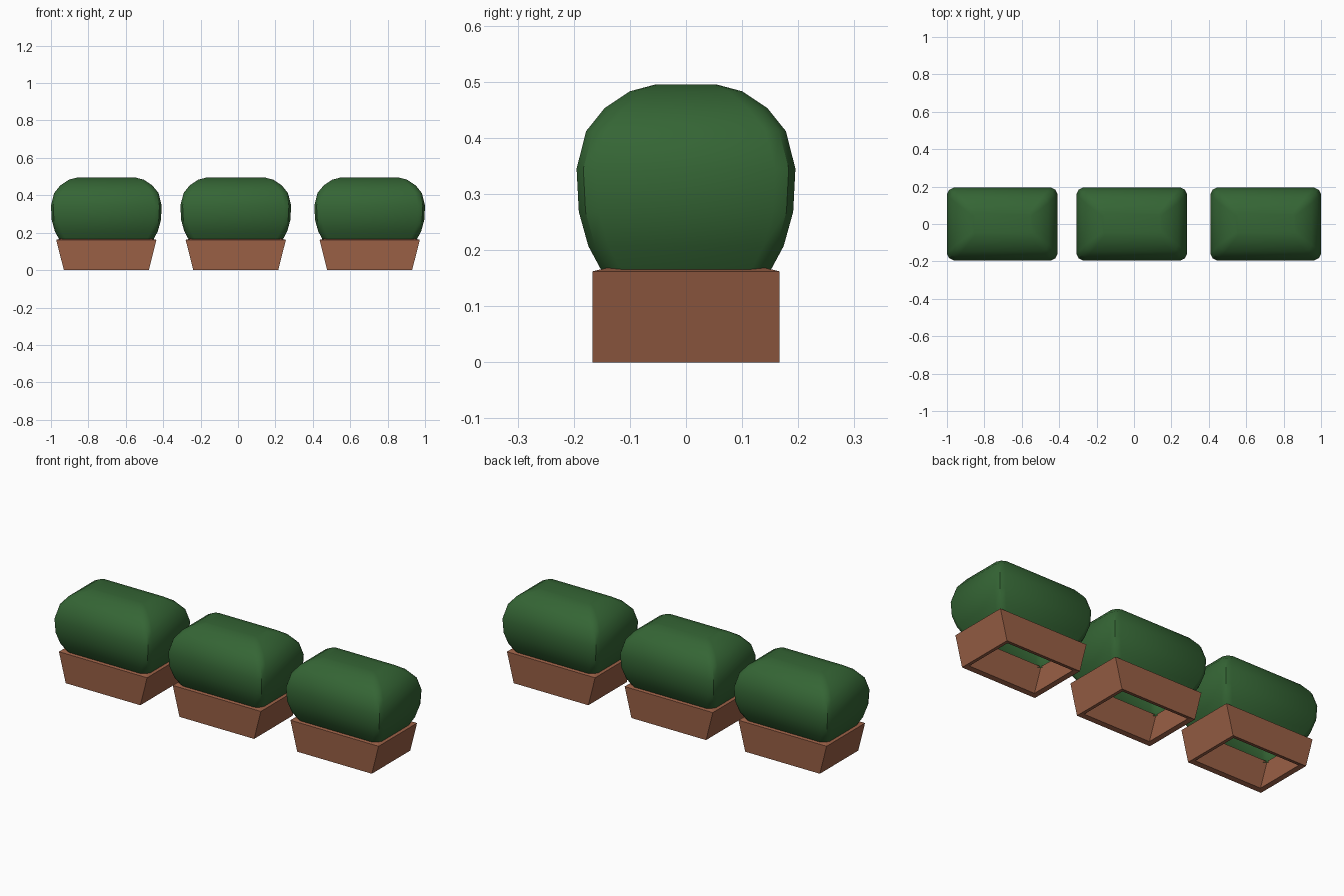
import bpy, bmesh

if "Cube" in bpy.data.objects:
    bpy.data.objects.remove(bpy.data.objects["Cube"])


def material(name, rgb):
    m = bpy.data.materials.new(name)
    m.diffuse_color = (*rgb, 1)
    m.use_nodes = True
    m.node_tree.nodes["Principled BSDF"].inputs["Base Color"].default_value = m.diffuse_color
    return m


GREEN = material("leaf_green", (0.035, 0.13, 0.035))
BROWN = material("terracotta", (0.32, 0.115, 0.06))


def make_object(name, bm, mat, x):
    bmesh.ops.recalc_face_normals(bm, faces=bm.faces)
    me = bpy.data.meshes.new(name)
    bm.to_mesh(me)
    bm.free()
    me.materials.append(mat)
    ob = bpy.data.objects.new(name, me)
    bpy.context.collection.objects.link(ob)
    ob.location.x = x
    return ob


def bridge(bm, a, b):
    n = len(a)
    for i in range(n):
        bm.faces.new((a[i], a[(i + 1) % n], b[(i + 1) % n], b[i]))


def rect(bm, hx, hy, z):
    return [bm.verts.new((sx * hx, sy * hy, z))
            for sx, sy in ((1, 1), (-1, 1), (-1, -1), (1, -1))]


def planter(name, x):
    # bottomless box with sloped ends and a wall thickness
    bm = bmesh.new()
    rings = [rect(bm, *r) for r in (
        (0.227, 0.167, 0.0), (0.268, 0.167, 0.162),
        (0.244, 0.142, 0.168), (0.203, 0.142, 0.006))]
    for i in range(4):
        bridge(bm, rings[i], rings[(i + 1) % 4])
    make_object(name, bm, BROWN, x)


def bush_ring(bm, hy, z):
    # slightly bulging rectangle: one corner point and two points per side
    hx = hy + 0.101
    c = 0.012 * min(1, hy / 0.15)
    k = 3 * c
    quarter = [(hx, hy - k), (hx - c, hy - c), (hx - k, hy)]
    pts = quarter + [(-px, py) for px, py in reversed(quarter)]
    pts += [(-px, -py) for px, py in pts]
    return [bm.verts.new((px, py, z)) for px, py in pts]


def bush(name, x):
    # rounded hedge, open underneath
    bm = bmesh.new()
    profile = [(0.146, 0.155), (0.174, 0.207), (0.191, 0.268), (0.195, 0.345),
               (0.178, 0.412), (0.145, 0.453), (0.100, 0.483), (0.055, 0.495)]
    rings = [bush_ring(bm, *p) for p in profile]
    for a, b in zip(rings, rings[1:]):
        bridge(bm, a, b)
    bm.faces.new(rings[-1])
    ob = make_object(name, bm, GREEN, x)
    bpy.ops.object.select_all(action='DESELECT')
    ob.select_set(True)
    bpy.context.view_layer.objects.active = ob
    bpy.ops.object.shade_smooth_by_angle(angle=0.56)


for side, cx in (("left", -0.704), ("middle", -0.012), ("right", 0.704)):
    planter(side + "_planter", cx)
    bush(side + "_bush", cx)
